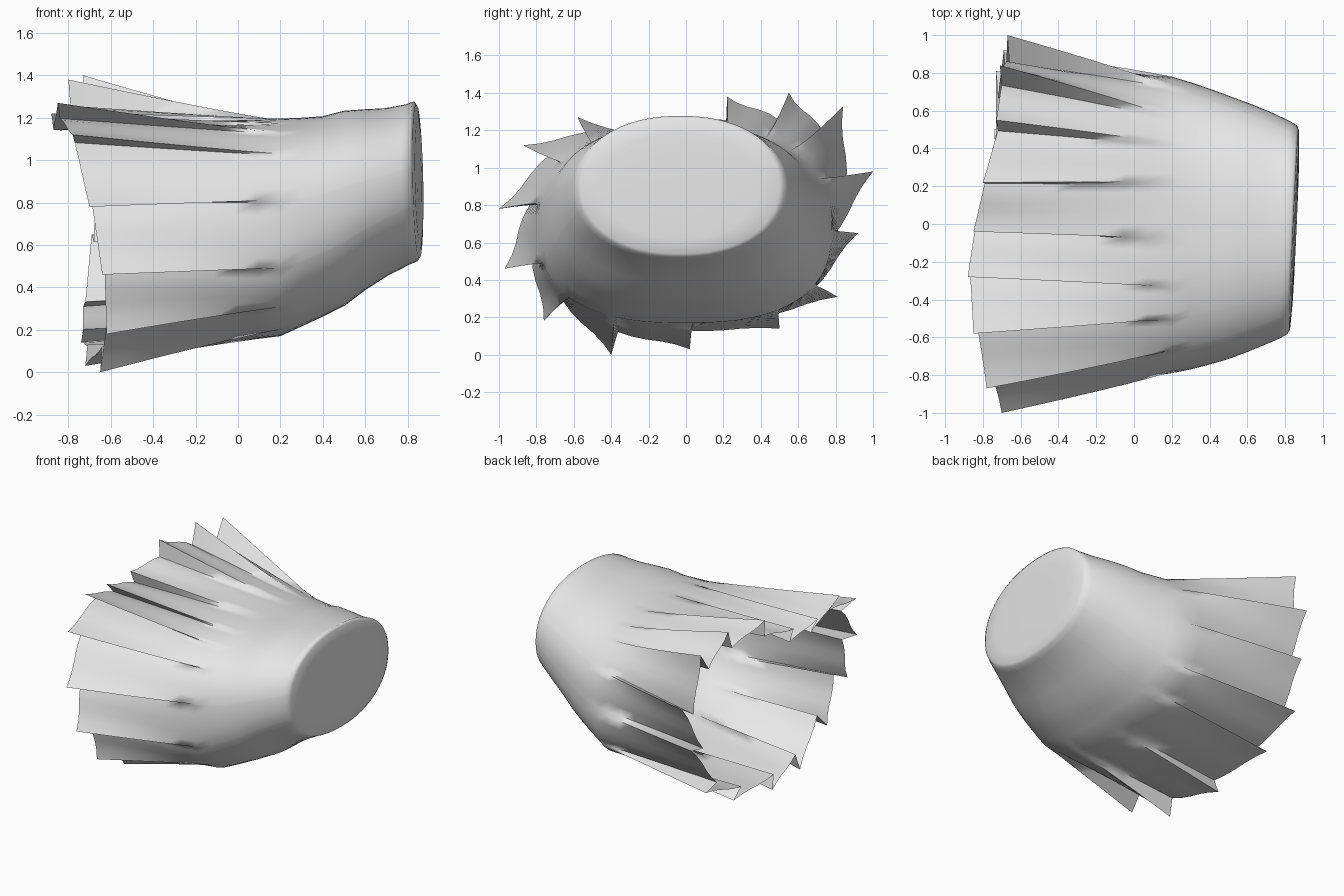
import bpy, bmesh, math
from mathutils import Vector

cube = bpy.data.objects.get("Cube")
if cube:
    bpy.data.objects.remove(cube)

grey = bpy.data.materials.new("light_grey_cloth")
grey.use_nodes = True
colour = (0.8, 0.8, 0.8, 1)
grey.diffuse_color = colour
grey.node_tree.nodes["Principled BSDF"].inputs["Base Color"].default_value = colour

# Pleat tips at the open hem (x, y, z), running around the waist axis
TIPS = [Vector(p) for p in (
    (-.80, .22, 1.38), (-.73, .55, 1.4), (-.71, .84, 1.33), (-.67, 1, .98),
    (-.69, .92, .65), (-.73, .81, .31), (-.74, .5, .14), (-.72, .02, .03),
    (-.65, -.4, 0), (-.62, -.76, .18), (-.64, -.97, .46), (-.70, -1, .78),
    (-.78, -.87, 1.12), (-.85, -.58, 1.27), (-.88, -.28, 1.22), (-.85, -.04, 1.23))]
# Smooth body sections: x, centre y, half width, centre z, half height, tilt
BODY = [(.2, -.005, .785, .683, .513, 0), (.3, -.01, .76, .708, .492, 0),
        (.4, -.015, .73, .735, .472, .1), (.5, -.02, .697, .773, .46, .2),
        (.6, -.022, .66, .815, .425, .4), (.7, -.025, .62, .85, .395, .7),
        (.8, -.03, .575, .885, .378, 1), (.838, -.03, .553, .9, .377, 1),
        (.85, -.03, .53, .9, .36, 1), (.856, -.03, .42, .9, .28, 1),
        (.858, -.03, .22, .9, .15, 1)]
LENGTH_STEPS = 8
FOLD_GAP = .02


def valley(tip):
    """Inner fold lying beneath a pleat tip, tucked slightly under it."""
    y, z = tip.y * .84, (tip.z - .66) * .84
    return Vector((tip.x + .01, y + .05 * z, .66 + z - .05 * y))


def section_angle(p):
    return math.atan2((p.z - .66) / .66, p.y / .95)


def section_point(station, angle):
    """Point on a rounded-box section that turns oval towards the waist."""
    x, cy, hy, cz, hz, tilt = station
    power = .78 + .14 * min(1, max(0, (x - .2) / .6))
    c, s = math.cos(angle), math.sin(angle)
    y = cy + hy * math.copysign(abs(c) ** power, c)
    z = cz + hz * math.copysign(abs(s) ** power, s)
    return Vector((x + tilt * (.045 * y - .02 * (z - .9)), y, z))


# Saw-tooth hem: fold, tip, then a gentle slope to the next fold
hem, angles = [], []
for i, tip in enumerate(TIPS):
    after = TIPS[(i + 1) % len(TIPS)]
    first = section_angle(tip)
    span = (first - section_angle(after)) % (2 * math.pi) - FOLD_GAP
    hem += [valley(tip), tip]
    angles += [first + FOLD_GAP, first]
    for t in (.2, .4, .6, .8):
        p = tip.lerp(valley(after), t)
        bulge = 1 - .012 * math.sin(2 * math.pi * t)
        hem.append(Vector((p.x, p.y * bulge, .66 + (p.z - .66) * bulge)))
        angles.append(first - span * t)

bm = bmesh.new()
rings = []
# Pleated part, from the hem to the start of the smooth body
for step in range(LENGTH_STEPS):
    s = 1 - step / LENGTH_STEPS
    ring = []
    for p, a in zip(hem, angles):
        start = section_point(BODY[0], a)
        d = p - start
        ring.append(bm.verts.new(start + Vector((d.x * s, d.y * s ** .9, d.z * s ** 1.1))))
    rings.append(ring)
# Smooth body and closed waist end
for station in BODY:
    rings.append([bm.verts.new(section_point(station, a)) for a in angles])

n = len(hem)
for low, high in zip(rings, rings[1:]):
    for k in range(n):
        j = (k + 1) % n
        bm.faces.new((low[k], low[j], high[j], high[k]))
middle = bm.verts.new(section_point((.858, -.03, 0, .9, 0, 1), 0))
for k in range(n):
    bm.faces.new((rings[-1][k], rings[-1][(k + 1) % n], middle))
bmesh.ops.recalc_face_normals(bm, faces=bm.faces)
# Outward direction is checked on the waist end
if sum(f.normal.x for f in middle.link_faces) < 0:
    bmesh.ops.reverse_faces(bm, faces=bm.faces)

mesh = bpy.data.meshes.new("pleated_skirt")
bm.to_mesh(mesh)
bm.free()
mesh.materials.append(grey)
skirt = bpy.data.objects.new("pleated_skirt", mesh)
bpy.context.collection.objects.link(skirt)
bpy.context.view_layer.objects.active = skirt
skirt.select_set(True)
bpy.ops.object.shade_smooth_by_angle(angle=math.radians(80))
